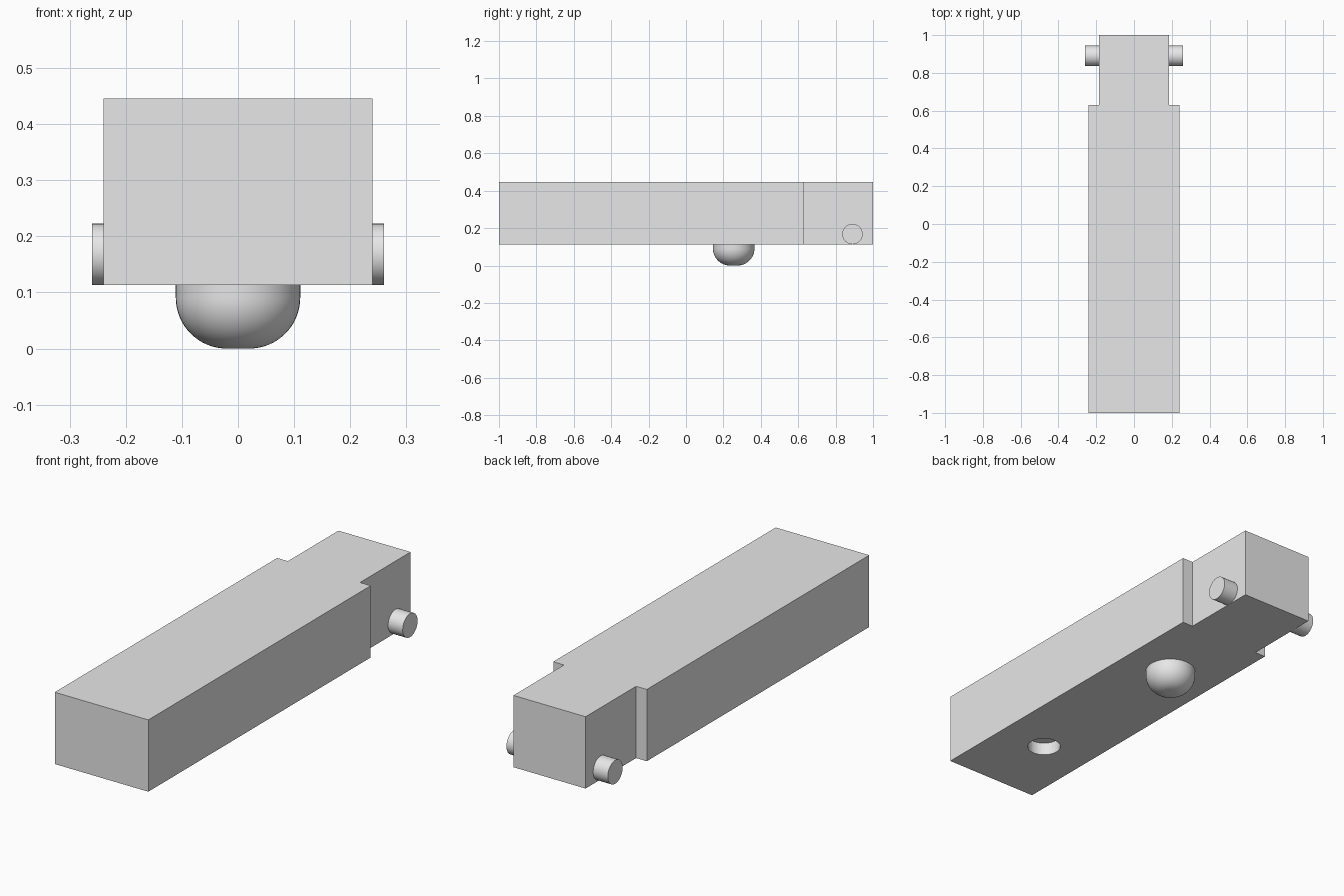
import bpy, bmesh, math

cube = bpy.data.objects.get("Cube")
if cube:
    bpy.data.objects.remove(cube, do_unlink=True)

BOTTOM, TOP = 0.113, 0.446

grey = bpy.data.materials.new("light_grey")
grey.use_nodes = True
grey.diffuse_color = (0.8, 0.8, 0.8, 1)
grey.node_tree.nodes["Principled BSDF"].inputs["Base Color"].default_value = (0.8, 0.8, 0.8, 1)


def finish(obj, name):
    obj.name = obj.data.name = name
    obj.data.materials.append(grey)
    bpy.ops.object.select_all(action='DESELECT')
    obj.select_set(True)
    bpy.context.view_layer.objects.active = obj
    bpy.ops.object.shade_smooth_by_angle(angle=math.radians(30))
    return obj


def mesh_object(bm, name):
    bmesh.ops.recalc_face_normals(bm, faces=bm.faces)
    mesh = bpy.data.meshes.new(name)
    bm.to_mesh(mesh)
    bm.free()
    obj = bpy.data.objects.new(name, mesh)
    bpy.context.collection.objects.link(obj)
    return obj


def cylinder(radius, depth, location, rotation=(0, 0, 0)):
    bpy.ops.mesh.primitive_cylinder_add(vertices=48, radius=radius, depth=depth,
                                        location=location, rotation=rotation)
    return bpy.context.object


# Body: stepped outline, mirrored across x and extruded upward
half = [(0.24, -1), (0.24, 0.63), (0.185, 0.63), (0.185, 1)]
outline = half + [(-x, y) for x, y in reversed(half)]
bm = bmesh.new()
base = bm.faces.new([bm.verts.new((x, y, BOTTOM)) for x, y in outline])
top = bmesh.ops.extrude_face_region(bm, geom=[base])["geom"]
bmesh.ops.translate(bm, vec=(0, 0, TOP - BOTTOM),
                    verts=[v for v in top if isinstance(v, bmesh.types.BMVert)])
body = finish(mesh_object(bm, "body"), "body")

# Blind round socket in the underside
cutter = cylinder(0.073, 0.12, (0, -0.63, BOTTOM))
cutter.hide_render = True
bpy.context.view_layer.objects.active = body
cut = body.modifiers.new("socket", 'BOOLEAN')
cut.operation, cut.solver, cut.object = 'DIFFERENCE', 'EXACT', cutter
bpy.ops.object.modifier_apply(modifier=cut.name)
bpy.data.objects.remove(cutter, do_unlink=True)
body.data.materials.clear()
finish(body, "body")

# Side pins
for side, name in ((1, "left_pin"), (-1, "right_pin")):
    finish(cylinder(0.0545, 0.08, (side * 0.22, 0.89, 0.168), (0, math.pi / 2, 0)), name)

# Rounded peg under the body: short wall, wide fillet, small flat end
FLAT, FILLET, STEPS = 0.02, 0.091, 16
profile = [(0, 0)]
for i in range(STEPS + 1):
    a = math.pi / 2 * i / STEPS
    profile.append((FLAT + FILLET * math.sin(a), FILLET * (1 - math.cos(a))))
profile.append((FLAT + FILLET, BOTTOM + 0.01))
profile.append((0, BOTTOM + 0.01))
bm = bmesh.new()
verts = [bm.verts.new((r, 0, z)) for r, z in profile]
edges = [bm.edges.new(pair) for pair in zip(verts, verts[1:])]
bmesh.ops.spin(bm, geom=verts + edges, cent=(0, 0, 0), axis=(0, 0, 1),
               angle=2 * math.pi, steps=48)
bmesh.ops.remove_doubles(bm, verts=bm.verts, dist=0.0001)
peg = finish(mesh_object(bm, "rounded_peg"), "rounded_peg")
peg.location.y = 0.255
